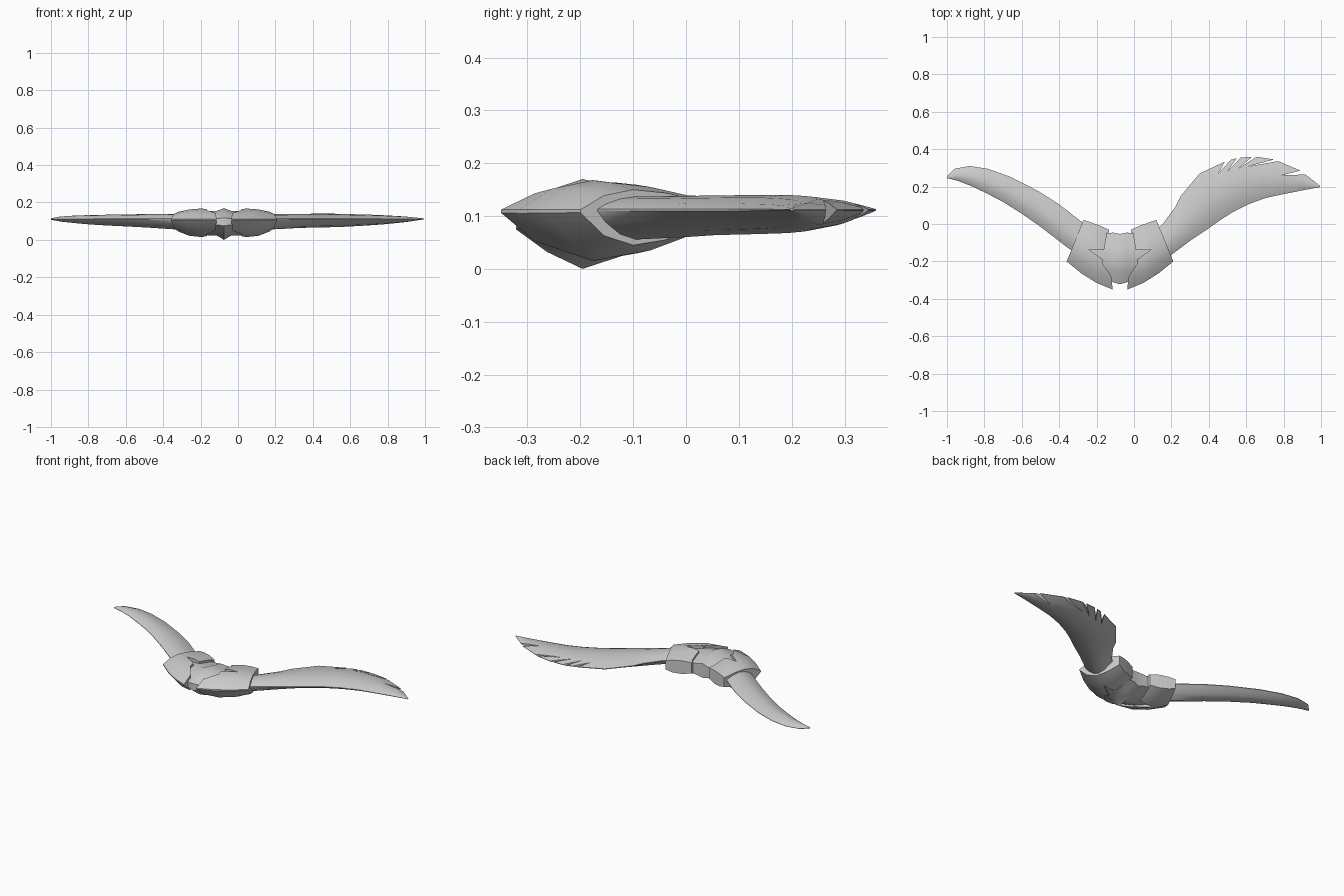
import bpy, bmesh, math

if "Cube" in bpy.data.objects:
    bpy.data.objects.remove(bpy.data.objects["Cube"])

BLADE = [(0, .05), (.10, .42), (.28, .82), (.48, 1), (.72, .72), (.9, .3), (1, .05)]
GUARD = [(0, .05), (.2, .72), (.45, 1), (.72, .85), (1, .52)]
CORE = [(0, .25), (.22, .68), (.47, 1), (.75, .75), (1, .5)]
AXIS = -0.075  # the hub is symmetric about this x


def new_object(name, bm):
    bmesh.ops.recalc_face_normals(bm, faces=bm.faces)
    me = bpy.data.meshes.new(name)
    bm.to_mesh(me)
    bm.free()
    ob = bpy.data.objects.new(name, me)
    bpy.context.collection.objects.link(ob)
    return ob


def loft(name, stations, profile, mid):
    """Each station: front x, y, back x, y, top z, bottom z."""
    bm = bmesh.new()
    rings = []
    for fx, fy, bx, by, top, bot in stations:
        def at(s, h, z):
            return bm.verts.new((fx + (bx - fx) * s, fy + (by - fy) * s, mid + (z - mid) * h))
        rings.append([at(s, h, top) for s, h in profile] +
                     [at(s, h, bot) for s, h in reversed(profile)])
    n = len(rings[0])
    for a, b in zip(rings, rings[1:]):
        for i in range(n):
            j = (i + 1) % n
            bm.faces.new((a[i], a[j], b[j], b[i]))
    bm.faces.new(rings[0])
    bm.faces.new(rings[-1])
    return new_object(name, bm)


def cut(ob, polygons):
    """Cut vertical prisms out of an object."""
    bm = bmesh.new()
    for poly in polygons:
        f = bm.faces.new([bm.verts.new((x, y, -.2)) for x, y in poly])
        ext = bmesh.ops.extrude_face_region(bm, geom=[f])
        vs = [v for v in ext['geom'] if isinstance(v, bmesh.types.BMVert)]
        bmesh.ops.translate(bm, vec=(0, 0, .6), verts=vs)
    cutter = new_object("cutter", bm)
    cutter.hide_render = True
    mod = ob.modifiers.new("cut", 'BOOLEAN')
    mod.operation = 'DIFFERENCE'
    mod.solver = 'EXACT'
    mod.object = cutter
    dg = bpy.context.evaluated_depsgraph_get()
    me = bpy.data.meshes.new_from_object(ob.evaluated_get(dg))
    ob.modifiers.clear()
    ob.data = me
    bpy.data.objects.remove(cutter)


def smooth(ob):
    bpy.ops.object.select_all(action='DESELECT')
    ob.select_set(True)
    bpy.context.view_layer.objects.active = ob
    bpy.ops.object.shade_smooth_by_angle(angle=math.radians(38))


# plain curved blade on the left
smooth(loft("plain_blade", [
    (-.29, -.17, -.22, -.03, .140, .055), (-.35, -.13, -.285, .015, .140, .055),
    (-.50, -.015, -.40, .105, .138, .064), (-.60, .055, -.51, .175, .137, .070),
    (-.70, .118, -.66, .252, .135, .076), (-.79, .165, -.78, .295, .133, .082),
    (-.87, .203, -.88, .310, .130, .090), (-.94, .230, -.96, .295, .125, .098),
    (-1.0, .245, -1.0, .255, .115, .108)], BLADE, .112))

# feathered blade on the right, with slanted notches in its back edge
wing = loft("feathered_blade", [
    (.15, -.20, .08, -.06, .137, .055), (.20, -.165, .15, -.005, .137, .056),
    (.30, -.09, .22, .09, .138, .060), (.39, -.03, .25, .15, .139, .064),
    (.46, .02, .35, .27, .140, .066), (.53, .065, .49, .335, .140, .068),
    (.61, .105, .56, .355, .138, .071), (.70, .138, .65, .36, .136, .076),
    (.80, .160, .75, .345, .132, .083), (.90, .180, .89, .285, .125, .095),
    (.995, .197, .995, .204, .115, .110)], BLADE, .112)
notches = []
for root, left, right in [
        ((.450, .270), (.49, .340), (.520, .345)), ((.500, .280), (.555, .36), (.575, .36)),
        ((.555, .295), (.635, .362), (.66, .362)), ((.610, .308), (.75, .345), (.765, .335)),
        ((.790, .260), (.89, .285), (.92, .265))]:
    notches.append([root] + [tuple(r + 1.3 * (p - r) for r, p in zip(root, pt))
                             for pt in (left, right)])
cut(wing, notches)
smooth(wing)

# two mirrored guards with the star-shaped inner cut-out
guard_stations = [
    (-.36, -.20, -.27, .022, .150, .045), (-.28, -.265, -.235, .010, .163, .022),
    (-.20, -.315, -.185, -.008, .168, .015), (-.115, -.35, -.135, -.03, .156, .03)]
star = [(-.143, -.045), (-.16, -.14), (-.245, -.135), (-.165, -.19), (-.17, -.21),
        (-.105, -.305), (-.03, -.305), (-.03, -.045)]


def flip(x, side):
    return AXIS + (x - AXIS) * side


for name, side in (("left_guard", 1), ("right_guard", -1)):
    g = loft(name, [(flip(a, side), b, flip(c, side), d, t, z)
                    for a, b, c, d, t, z in guard_stations], GUARD, .11)
    cut(g, [[(flip(x, side), y) for x, y in star]])
    smooth(g)

# central hub filling the cut-out
half = [(-.25, -.23, -.06, .145, .038), (-.165, -.295, -.05, .153, .025),
        (-.11, -.312, -.046, .156, .022), (AXIS, -.322, -.053, .170, .0)]
full = half + [(flip(x, -1), a, b, t, z) for x, a, b, t, z in reversed(half[:-1])]
smooth(loft("hub", [(x, a, x, b, t, z) for x, a, b, t, z in full], CORE, .10))
